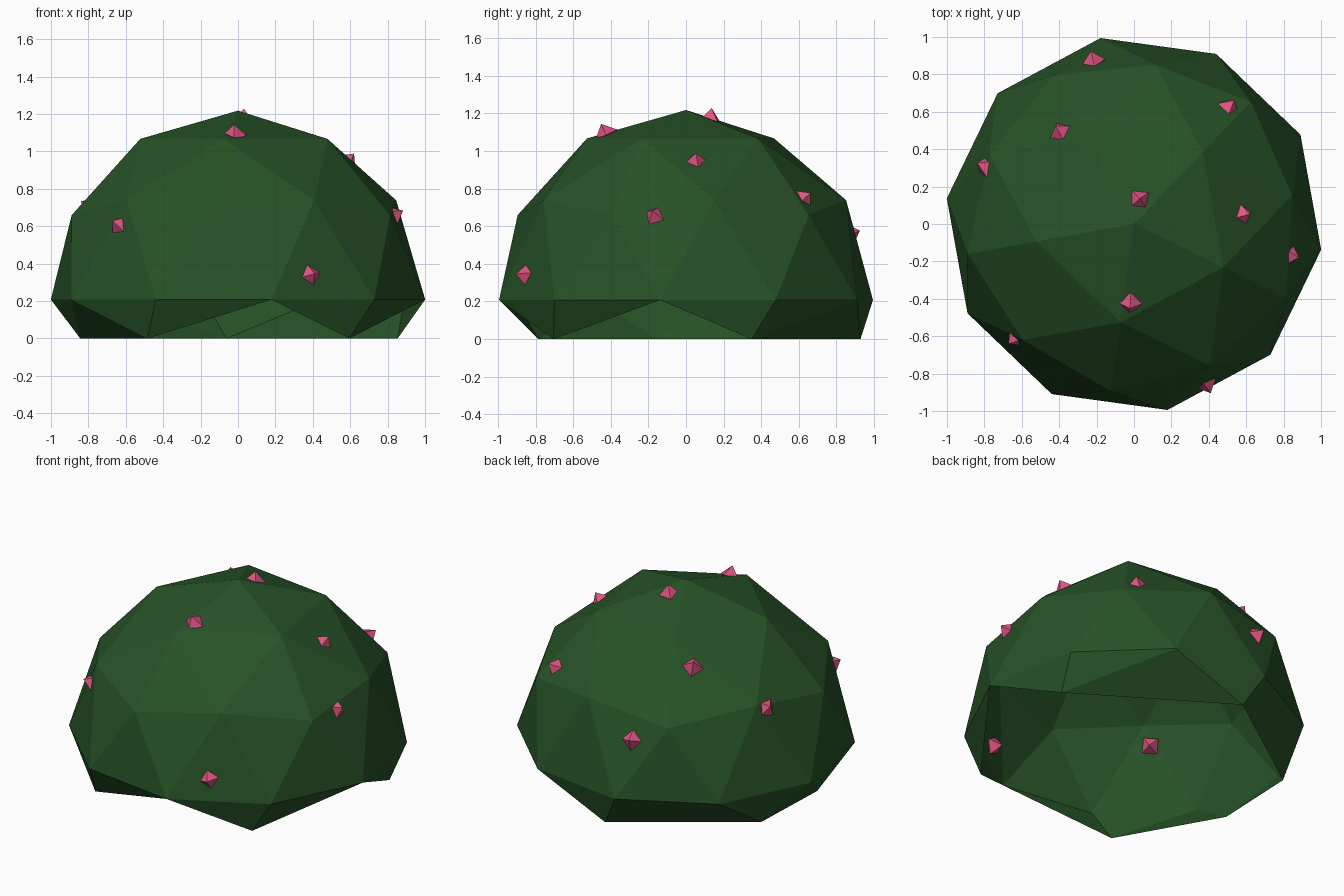
import bpy, bmesh, math
from mathutils import Vector, Matrix

cube = bpy.data.objects.get("Cube")
if cube:
    bpy.data.objects.remove(cube, do_unlink=True)


def make_material(name, color):
    mat = bpy.data.materials.new(name)
    mat.use_nodes = True
    mat.diffuse_color = (*color, 1)
    mat.node_tree.nodes["Principled BSDF"].inputs["Base Color"].default_value = (*color, 1)
    return mat


def make_object(name, bm, mat):
    mesh = bpy.data.meshes.new(name)
    bm.to_mesh(mesh)
    bm.free()
    mesh.materials.append(mat)
    obj = bpy.data.objects.new(name, mesh)
    bpy.context.collection.objects.link(obj)
    return obj


green = make_material("leaf green", (0.02, 0.085, 0.02))
pink = make_material("blossom pink", (0.75, 0.09, 0.23))

RADIUS = 1.01
RIM = 0.208

# Bush dome: upper half of a faceted sphere, open underneath
bm = bmesh.new()
bmesh.ops.create_icosphere(bm, subdivisions=2, radius=RADIUS,
                           matrix=Matrix.Rotation(math.radians(46.2), 4, "Z"))
bmesh.ops.delete(bm, geom=[v for v in bm.verts if v.co.z < -0.1], context="VERTS")
bmesh.ops.translate(bm, verts=bm.verts[:], vec=(0, 0, RIM))

# Ragged skirt: the rim is joined to a few feet on the ground, leaving two gaps
rim = sorted((v for v in bm.verts if v.co.z < RIM + 0.05),
             key=lambda v: (math.degrees(math.atan2(v.co.y, v.co.x)) + 130) % 360)
feet = []
for angle, r in [(-121.7, 0.922), (-49.8, 0.922), (22.2, 0.922),
                 (93.9, 0.93), (154.2, 0.912), (190.3, 0.857)]:
    a = math.radians(angle)
    feet.append(bm.verts.new((r * math.cos(a), r * math.sin(a), 0)))

points = {f"r{i}": v for i, v in enumerate(rim)}
points.update({f"f{i}": v for i, v in enumerate(feet)})
skirt = ("r0 r1 f0,r1 r2 f1,r2 r3 f1,r3 r4 f2,r4 r5 f2,r5 f3 f2,r5 r6 f3,"
         "r6 r7 f3,r7 f4 f3,r7 r8 f4,r8 f5 f4,r8 r9 f5,r9 f0 f5,r9 r0 f0")
for corners in skirt.split(","):
    bm.faces.new([points[c] for c in reversed(corners.split())])
bmesh.ops.recalc_face_normals(bm, faces=bm.faces[:])
top = max(bm.faces, key=lambda f: f.calc_center_median().z)
if top.normal.z < 0:
    bmesh.ops.reverse_faces(bm, faces=bm.faces[:])
make_object("bush_dome", bm, green)

# Blossoms: small eight-sided gems half sunk into the leaves
blossoms = [
    (-0.02, -0.43, 1.10), (0.03, 0.13, 1.18), (0.59, 0.05, 0.95),
    (0.84, -0.17, 0.66), (0.51, 0.63, 0.75), (-0.40, 0.50, 0.95),
    (-0.80, 0.31, 0.71), (-0.22, 0.88, 0.56), (-0.64, -0.61, 0.61),
    (0.39, -0.86, 0.34),
]
for i, spot in enumerate(blossoms):
    normal = (Vector(spot) - Vector((0, 0, RIM))).normalized()
    turn = normal.to_track_quat("Z", "Y").to_matrix().to_4x4()
    bm = bmesh.new()
    bmesh.ops.create_uvsphere(bm, u_segments=4, v_segments=2, radius=0.064)
    obj = make_object(f"blossom_{i + 1}", bm, pink)
    obj.matrix_world = (Matrix.Translation(Vector(spot) - normal * 0.015) @ turn
                        @ Matrix.Rotation(0.9 * i, 4, "Z"))
